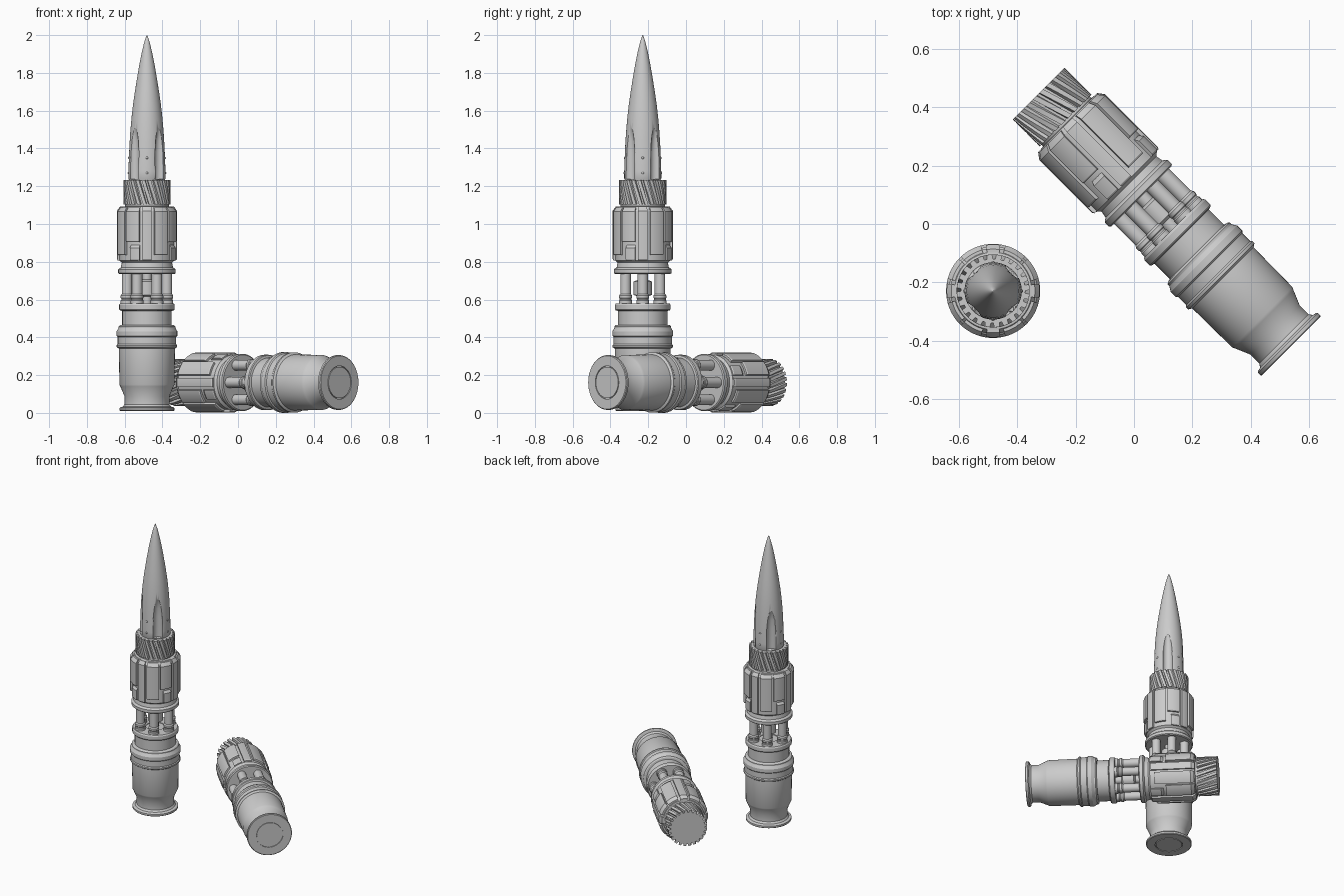
import bpy, bmesh
from math import sin, cos, pi, radians
from mathutils import Matrix, Vector

if "Cube" in bpy.data.objects:
    bpy.data.objects.remove(bpy.data.objects["Cube"])


def sweep(bm, prof, a0=0, a1=360, n=64, centre=(0, 0), twist=None):
    """Revolve an (r, z) profile. Full turns weld shut; partial arcs get end caps."""
    full = a1 - a0 == 360
    rings = []
    for i in range(n if full else n + 1):
        a = radians(a0 + (a1 - a0) * i / n)
        rings.append([bm.verts.new((centre[0] + r * cos(a), centre[1] + r * sin(a), z)) for r, z in prof])
    m = len(prof)
    for i in range(n):
        p, q = rings[i], rings[(i + 1) % len(rings)]
        for j in range(m - 1 if full else m):
            k = (j + 1) % m
            bm.faces.new((p[j], q[j], q[k], p[k]))
    if not full:
        bm.faces.new(rings[0])
        bm.faces.new(rings[-1][::-1])
    bmesh.ops.remove_doubles(bm, verts=bm.verts, dist=1e-5)


def finish(bm, name, matrix, angle=30):
    bmesh.ops.recalc_face_normals(bm, faces=bm.faces)
    me = bpy.data.meshes.new(name)
    bm.to_mesh(me)
    bm.free()
    ob = bpy.data.objects.new(name, me)
    bpy.context.collection.objects.link(ob)
    ob.matrix_world = matrix
    bpy.ops.object.select_all(action='DESELECT')
    ob.select_set(True)
    bpy.context.view_layer.objects.active = ob
    bpy.ops.object.shade_smooth_by_angle(angle=radians(angle))
    return ob


def lathe(name, prof, matrix):
    bm = bmesh.new()
    sweep(bm, prof)
    return finish(bm, name, matrix)


def cartridge_case(tag, M):
    # rimmed lower body with primer groove, thick band and upper ring
    lathe(tag + "_lower_body", [
        (0, .010), (.083, .010), (.083, .016), (.088, .016), (.088, .010),
        (.141, .010), (.145, .014), (.145, .026), (.141, .030), (.128, .033), (.119, .045),
        (.119, .088), (.141, .140), (.146, .150), (.148, .340), (.152, .343), (.160, .348),
        (.160, .358), (.155, .364), (.155, .402), (.161, .408), (.161, .432), (.150, .450),
        (.150, .458), (.143, .464), (.131, .466), (.131, .540), (.143, .543), (.147, .548),
        (.147, .572), (.142, .580), (.06, .580), (.06, .575), (0, .575)], M)
    # six open rods with foot collars
    bm = bmesh.new()
    for i in range(6):
        a = radians(60 * i)
        sweep(bm, [(0, .57), (.034, .57), (.034, .595), (.031, .599), (.031, .605), (.034, .609),
                   (.034, .622), (.028, .630), (.028, .74), (0, .74)],
              n=24, centre=(.105 * cos(a), .105 * sin(a)))
    finish(bm, tag + "_rods", M)
    # central spindle with a thicker block
    lathe(tag + "_spindle", [(0, .57), (.025, .57), (.025, .615), (.048, .625), (.048, .695),
                             (.025, .705), (.025, .74), (0, .74)], M)
    # flange and core of the panelled barrel
    lathe(tag + "_barrel", [
        (0, .735), (.146, .735), (.152, .740), (.152, .760), (.146, .766), (.138, .770),
        (.133, .795), (.138, .800), (.146, .806), (.146, 1.070), (.132, 1.092), (.117, 1.094),
        (.117, 1.105), (0, 1.105)], M)
    # raised armour panels: narrow bars on the axes, stepped plates between
    bm = bmesh.new()

    def plate(a0, a1, z0, z1, r=.161):
        sweep(bm, [(.13, z0), (r - .004, z0), (r, z0 + .006), (r, z1 - .022), (r - .016, z1), (.13, z1)],
              a0, a1, 8)
    for i in range(4):
        q = 90 * i
        plate(q - 9, q + 9, .808, 1.092, .159)
        plate(q + 15, q + 43, .835, 1.088)
        plate(q + 47, q + 75, .905, 1.088)
        plate(q + 55, q + 75, .806, .896, .157)
    finish(bm, tag + "_panels", M)
    # helical toothed collar
    bm = bmesh.new()
    teeth, levels = 24, 6
    rows = []
    for k in range(levels + 1):
        t = k / levels
        row = []
        for i in range(teeth):
            for f, r in ((0, .110), (.3, .110), (.38, .125), (.92, .125)):
                a = 2 * pi * (i + f) / teeth - radians(19) * t
                row.append(bm.verts.new((r * cos(a), r * sin(a), 1.102 + .130 * t)))
        rows.append(row)
    n = len(rows[0])
    for p, q in zip(rows, rows[1:]):
        for i in range(n):
            bm.faces.new((p[i], p[(i + 1) % n], q[(i + 1) % n], q[i]))
    bm.faces.new(rows[0][::-1])
    bm.faces.new(rows[-1])
    finish(bm, tag + "_toothed_collar", M)


UP = Matrix.Translation((-.482, -.229, 0))
axis = Vector((-1, 1, 0)).normalized()
side = Vector((1, 1, 0)).normalized()
down = Vector((0, 0, -1))
rot = Matrix((side, down, axis)).transposed().to_4x4()
LYING = Matrix.Translation(Vector((.538, -.418, .161)) - axis * .01) @ rot

cartridge_case("standing", UP)
cartridge_case("lying", LYING)

# pointed tip of the standing round
tip = lathe("pointed_tip", [
    (0, 1.20), (.094, 1.20), (.094, 1.232), (.098, 1.240), (.098, 1.28), (.096, 1.34), (.0925, 1.42),
    (.088, 1.49), (.082, 1.56), (.074, 1.63), (.064, 1.70), (.053, 1.77), (.041, 1.84),
    (.027, 1.91), (.015, 1.96), (.003, 1.997), (0, 2.0)], UP)

# four diagonal flutes scooped out of the tip
bm = bmesh.new()
for i in range(4):
    a = radians(45 + 90 * i)
    sweep(bm, [(0, 1.238), (.032, 1.238), (.031, 1.38), (.027, 1.44), (.018, 1.50), (0, 1.53)],
          n=32, centre=(.101 * cos(a), .101 * sin(a)))
cutter = finish(bm, "flute_cutter", UP)
cutter.hide_render = True
cutter.hide_viewport = True
mod = tip.modifiers.new("flutes", 'BOOLEAN')
mod.operation = 'DIFFERENCE'
mod.solver = 'EXACT'
mod.object = cutter
# apply the cut, then drop the cutter
bpy.context.view_layer.update()
dg = bpy.context.evaluated_depsgraph_get()
tip.data = bpy.data.meshes.new_from_object(tip.evaluated_get(dg))
tip.modifiers.clear()
bpy.data.objects.remove(cutter)

# small rivets on the tip ribs
bm = bmesh.new()
for i in range(4):
    a = radians(90 * i)
    for z, r in ((1.27, .098), (1.35, .0955)):
        bmesh.ops.create_uvsphere(bm, u_segments=12, v_segments=8, radius=.007,
                                  matrix=Matrix.Translation((r * .975 * cos(a), r * .975 * sin(a), z)))
finish(bm, "tip_rivets", UP, 60)
